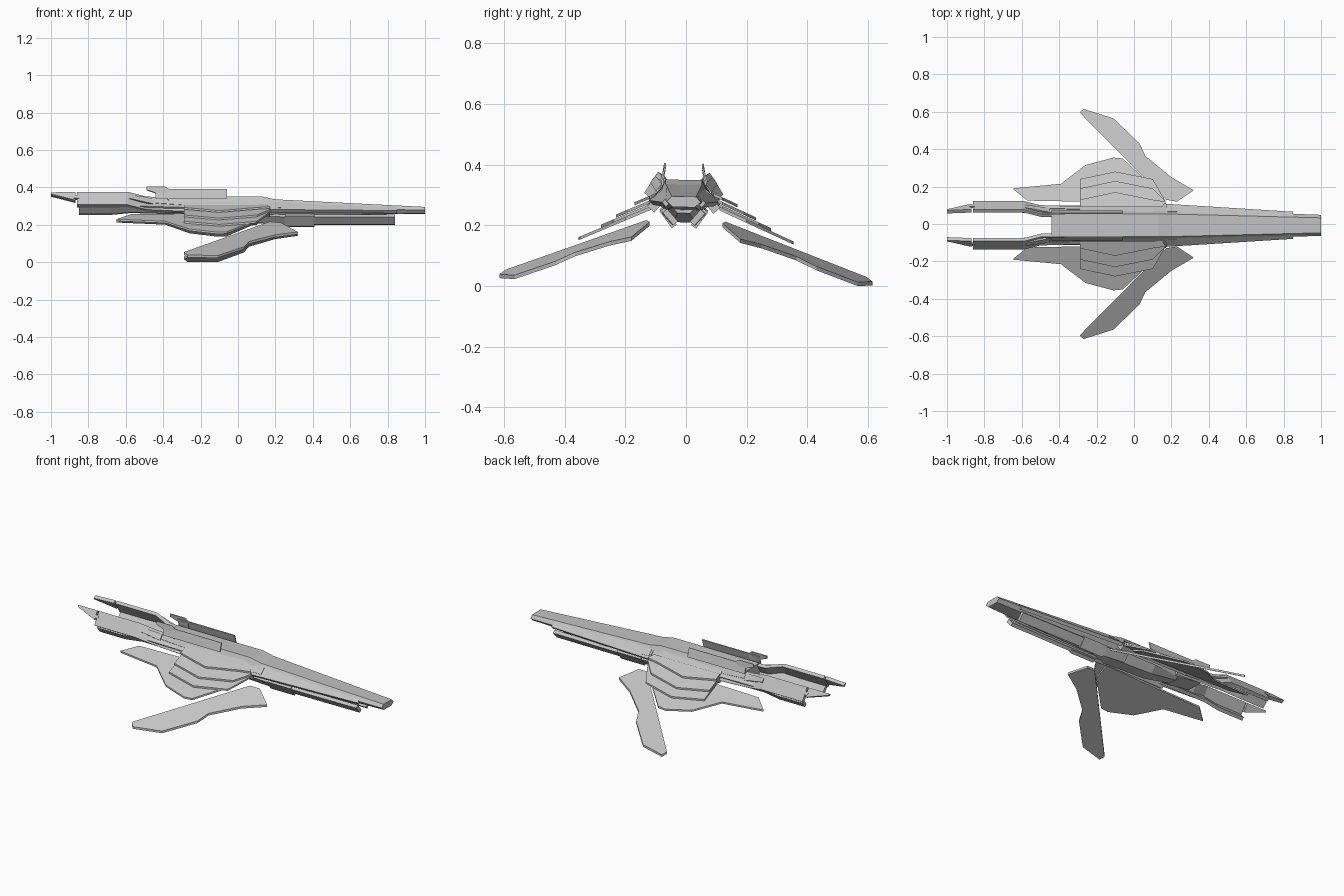
import bpy
import bmesh
from mathutils import Vector

cube = bpy.data.objects.get("Cube")
if cube:
    bpy.data.objects.remove(cube)

colour = (*[0.55] * 3, 1)
grey = bpy.data.materials.new("hull_grey")
grey.use_nodes = True
grey.diffuse_color = colour
grey.node_tree.nodes["Principled BSDF"].inputs["Base Color"].default_value = colour

ROLL = 0.02       # slight roll of the whole craft
BODY_SHIFT = -0.007   # the body sits slightly off the wing centre


def loft(name, rings, side=1, shift=BODY_SHIFT):
    """Skin a closed solid through rings of (x, y, z) points."""
    bm = bmesh.new()
    loops = []
    for ring in rings:
        loops.append([bm.verts.new((x, side * y + shift, z - ROLL * side * y)) for x, y, z in ring])
    for first, second in zip(loops, loops[1:]):
        for i in range(len(first)):
            bm.faces.new((first[i - 1], first[i], second[i], second[i - 1]))
    bm.faces.new(loops[0])
    bm.faces.new(loops[-1])
    bmesh.ops.recalc_face_normals(bm, faces=bm.faces)
    mesh = bpy.data.meshes.new(name)
    bm.to_mesh(mesh)
    bm.free()
    mesh.materials.append(grey)
    bpy.context.collection.objects.link(bpy.data.objects.new(name, mesh))


def pair(name, rings, shift=BODY_SHIFT):
    """Build a left part and its mirror image."""
    loft("left_" + name, rings, 1, shift)
    loft("right_" + name, rings, -1, shift)


def band(name, top_edge, spread, drop, thick=0.02, start=1, end=1):
    """Slanted strip hung from a top edge; its depth scales from start to end."""
    rear, front = top_edge[0][0], top_edge[-1][0]
    inward = Vector((0, -drop, -spread)).normalized() * thick
    rings = []
    for point in top_edge:
        along = (point[0] - rear) / (front - rear)
        depth = start + (end - start) * along
        top = Vector(point)
        bottom = top + Vector((0, spread, -drop)) * depth
        rings.append([top, bottom, bottom + inward, top + inward])
    pair(name, rings)


def wing(name, outline, height, slope_x, slope_y, thick):
    """Flat panel whose outline lies on a sloping plane."""
    top = [Vector((x, y, height + slope_x * x + slope_y * y)) for x, y in outline]
    bottom = [point - Vector((0, 0, thick)) for point in top]
    pair(name, [top, bottom], shift=0)


# Central hull: six sided, narrowing towards the nose
hull_rings = []
for x, top, bottom in ((-.44, .35, .28), (-.29, .35, .26), (.13, .35, .25), (.2, .335, .25), (1, .295, .26)):
    half = .06 - .025 * max(0, x - .2)
    middle = (top + bottom) / 2
    right_half = [(x, -half, top), (x, -half * 1.4, middle), (x, -half * .9, bottom)]
    left_half = [(x, -y, z) for x, y, z in reversed(right_half)]
    hull_rings.append(right_half + left_half)
loft("main_hull", hull_rings)

# Belly mount where the wings meet
mount_rings = []
for x, half, bottom in ((-.28, .05, .25), (-.1, .07, .22), (.18, .07, .21), (.3, .04, .24)):
    mount_rings.append([(x, -half, .26), (x, half, .26), (x, half / 2, bottom), (x, -half / 2, bottom)])
loft("belly_mount", mount_rings)

# Hull flanks and the rails beneath them
band("shoulder", [(-.29, .06, .34), (.1, .06, .34), (.17, .06, .33)], spread=.06, drop=.07, thick=.03)
band("forward_flank", [(.17, .06, .33), (.85, .045, .3)], spread=.055, drop=.05, end=.5)
band("flank_plate", [(.18, .073, .322), (.23, .073, .32)], spread=.03, drop=.03, thick=.008)
band("keel_rail", [(.1, .08, .25), (.25, .075, .24), (.84, .07, .24)], spread=-.035, drop=.04)
band("keel_plate", [(.25, .08, .245), (.41, .08, .245)], spread=-.04, drop=.055)

# Rear booms with raised frames and separate pointed tips
band("upper_boom", [(-.86, .085, .375), (-.59, .085, .375), (-.49, .06, .35), (-.28, .06, .34)],
     spread=.045, drop=.07)
band("boom_frame", [(-.58, .095, .36), (-.45, .07, .34)], spread=.015, drop=.02, thick=.01, end=1.5)
band("boom_link", [(-.88, .1, .355), (-.85, .1, .355)], spread=.01, drop=.015, thick=.01)
band("boom_tip", [(-1, .08, .372), (-.87, .085, .375)], spread=.03, drop=.045, start=.2)
band("lower_boom", [(-.85, .12, .29), (-.68, .12, .29), (-.57, .11, .3), (-.25, .1, .29)],
     spread=-.03, drop=.035)

# Dorsal fins
band("dorsal_rail", [(-.44, .065, .39), (-.06, .065, .39)], spread=.015, drop=.05, thick=.006)
band("dorsal_fin", [(-.49, .065, .405), (-.39, .065, .405), (-.37, .065, .39)],
     spread=.01, drop=.06, thick=.006, start=.3)

# Long swept wings
wing("long_wing", [(-.27, .615), (-.11, .565), (.03, .43), (.06, .365), (.2, .25), (.32, .18),
                   (.23, .12), (.17, .13), (-.29, .595)],
     height=.32, slope_x=-.19, slope_y=-.56, thick=.013)

# Rear fan: one broad panel with shorter panels stacked on it
wing("outer_fan", [(-.65, .19), (-.55, .2), (-.39, .215), (-.26, .315), (-.11, .355), (-.06, .35),
                   (.1, .2), (.1, .11), (-.3, .12), (-.57, .125)],
     height=.31, slope_x=0, slope_y=-.44, thick=.01)
for name, reach in (("middle_fan", .24), ("inner_fan", .19), ("fan_root", .13)):
    outline = [(-.29, reach), (-.1, reach + .04), (.1, reach), (.17, .12), (.15, .09), (-.29, .09)]
    wing(name, outline, height=.38 - reach / 4, slope_x=0, slope_y=-.44, thick=.01)
